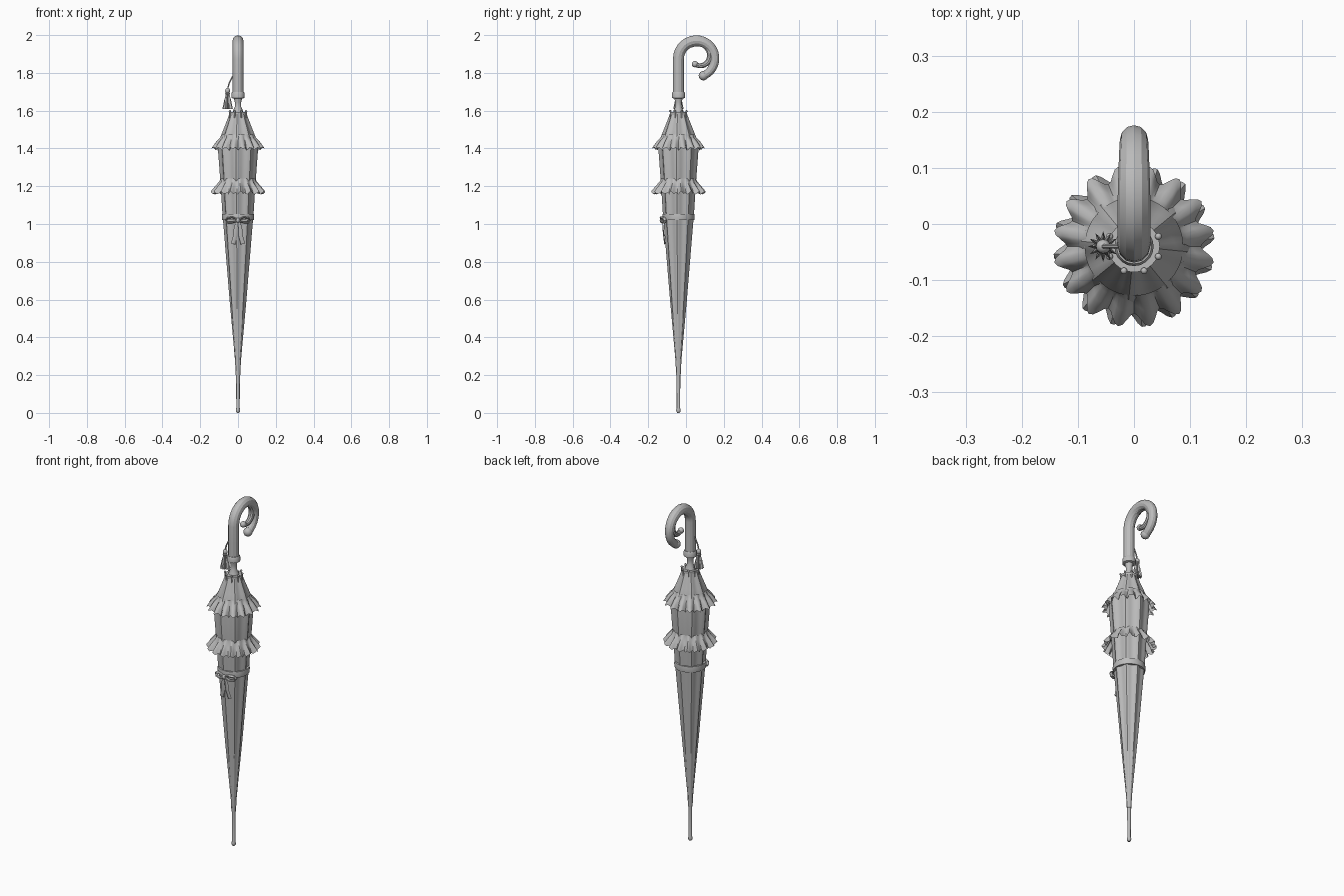
import bpy, bmesh, math
from mathutils import Vector

if "Cube" in bpy.data.objects:
    bpy.data.objects.remove(bpy.data.objects["Cube"])

AX = -0.04  # y position of the umbrella axis
grey = bpy.data.materials.new("soft_grey")
grey.diffuse_color = (0.5, 0.5, 0.5, 1)
grey.use_nodes = True
grey.node_tree.nodes["Principled BSDF"].inputs["Base Color"].default_value = grey.diffuse_color


def finish(name, bm, angle=35):
    bmesh.ops.recalc_face_normals(bm, faces=bm.faces[:])
    me = bpy.data.meshes.new(name)
    bm.to_mesh(me)
    bm.free()
    ob = bpy.data.objects.new(name, me)
    bpy.context.collection.objects.link(ob)
    me.materials.append(grey)
    bpy.ops.object.select_all(action='DESELECT')
    ob.select_set(True)
    bpy.context.view_layer.objects.active = ob
    bpy.ops.object.shade_smooth_by_angle(angle=math.radians(angle))
    return ob


def skin(name, rings, cap=True, angle=35):
    """Joins closed rings of points into a surface."""
    bm = bmesh.new()
    vs = [[bm.verts.new(p) for p in ring] for ring in rings]
    n = len(vs[0])
    for a, b in zip(vs, vs[1:]):
        for i in range(n):
            j = (i + 1) % n
            bm.faces.new((a[i], a[j], b[j], b[i]))
    if cap:
        bm.faces.new(vs[0])
        bm.faces.new(vs[-1])
    return finish(name, bm, angle)


def lathe(name, profile, n=24, x=0, y=AX, wave=None, cap=True, angle=35):
    """Revolves (r, z) points; wave(angle, r, z, step) may bend each point."""
    rings = []
    for k, (r0, z0) in enumerate(profile):
        ring = []
        for i in range(n):
            t = math.tau * i / n
            r, z = wave(t, r0, z0, k) if wave else (r0, z0)
            ring.append((x + r * math.cos(t), y + r * math.sin(t), z))
        rings.append(ring)
    return skin(name, rings, cap, angle)


def sweep(name, pts, radii, ref, n=10, flat=1.0, angle=35):
    """Tube along a path; ref is the side direction, flat thins it across."""
    pts = [Vector(p) for p in pts]
    rings = []
    for k, p in enumerate(pts):
        d = (pts[min(k + 1, len(pts) - 1)] - pts[max(k - 1, 0)]).normalized()
        u = Vector(ref)
        u = (u - d * u.dot(d)).normalized()
        v = d.cross(u)
        r = radii[k] if isinstance(radii, list) else radii
        rings.append([p + r * (u * math.cos(math.tau * i / n) + v * flat * math.sin(math.tau * i / n))
                      for i in range(n)])
    return skin(name, rings, True, angle)


def ball(name, pos, r, sx=1, sz=1):
    bm = bmesh.new()
    bmesh.ops.create_uvsphere(bm, u_segments=12, v_segments=8, radius=r)
    for v in bm.verts:
        v.co = Vector(pos) + Vector((v.co.x * sx, v.co.y, v.co.z * sz))
    return finish(name, bm, 60)


# furled canopy with eight pleats
def pleat(t, r, z, k):
    amp = 0.06 if z > 0.35 else 0.02
    return r * (1 - amp + amp * (1 - 2 * abs(math.sin(4 * t + 0.4)) ** 1.5)), z


lathe("canopy", [(0.012, 0.2), (0.016, 0.28), (0.045, 0.6), (0.078, 1.0), (0.082, 1.04),
                 (0.092, 1.2), (0.107, 1.4), (0.102, 1.44), (0.078, 1.5), (0.058, 1.55),
                 (0.045, 1.585)], 64, wave=pleat, angle=30)


# two flared ruffles with sixteen waves
def ruffle(name, top, r_top, phase):
    prof = [(r_top, top), (r_top + 0.006, top - 0.018), (0.110, top - 0.038),
            (0.122, top - 0.058), (0.132, top - 0.076)]

    def wave(t, r, z, k):
        c = -math.cos(16 * t + phase)
        return r + c * 0.0032 * k, z - 0.0015 * k * math.cos(32 * t) + 0.001 * k * c
    return lathe(name, prof, 128, wave=wave, cap=False, angle=40)


ruffle("upper_ruffle", 1.475, 0.087, 0)
ruffle("lower_ruffle", 1.24, 0.091, 1.2)

# ferrule and shaft
lathe("tip", [(0.006, 0.0), (0.011, 0.006), (0.012, 0.016), (0.009, 0.026), (0.010, 0.21)], 12)
lathe("shaft", [(0.014, 1.57), (0.014, 1.68)], 12)
lathe("runner", [(0.032, 1.575), (0.026, 1.6), (0.017, 1.62), (0.017, 1.645), (0.022, 1.665)], 16)

# crown ring and rib ends
lathe("crown_ring", [(0.036, 1.575), (0.046, 1.578), (0.046, 1.592), (0.036, 1.592)], 24)
for i in range(8):
    t = math.tau * (i + 0.5) / 8
    c, s = math.cos(t), math.sin(t)
    sweep("rib_end", [(0.046 * c, AX + 0.046 * s, 1.56), (0.046 * c, AX + 0.046 * s, 1.595)],
          0.004, (1, 0, 0), 6)
    ball("rib_ball", (0.047 * c, AX + 0.047 * s, 1.597), 0.006)

# handle collar
lathe("collar", [(0.028, 1.665), (0.035, 1.668), (0.035, 1.692), (0.031, 1.70), (0.028, 1.70)], 20)

# crook handle and its rounded end
cy, cz, R = 0.056, 1.874, 0.096
path = [(0, AX, 1.69), (0, AX, 1.78)]
for i in range(21):
    a = math.radians(180 - 248 * i / 20)
    path.append((0, cy + R * math.cos(a), cz + R * math.sin(a)))
sweep("handle", path, [0.029] * 9 + [0.029 - 0.0006 * i for i in range(14)], (1, 0, 0), 12, angle=25)
ball("handle_end", path[-1], 0.025)

# inner curl of the handle
curl = []
for i in range(17):
    a = math.radians(120 - 235 * i / 16)
    r = 0.080 - 0.036 * i / 16
    curl.append((0, cy + 0.01 + r * math.cos(a), cz + 0.012 + r * math.sin(a)))
sweep("handle_curl", curl, [0.022 - 0.0006 * i for i in range(17)], (1, 0, 0), 10)
ball("curl_end", curl[-1], 0.017)

# strap around the canopy
lathe("strap", [(0.074, 1.02), (0.084, 1.02), (0.086, 1.037), (0.084, 1.054), (0.074, 1.054)], 40)

# bow: loops, tails and knot
by = -0.124
ball("bow_knot", (0, by - 0.004, 1.02), 0.011, 1.1, 1.2)
for s in (-1, 1):
    loop = [(s * x, by + y, 1.02 + z) for x, y, z in
            ((0.004, 0, 0.004), (0.03, -0.006, 0.016), (0.055, 0.006, 0.012), (0.064, 0.014, 0.0),
             (0.055, 0.008, -0.012), (0.03, -0.002, -0.012), (0.004, 0, -0.004))]
    sweep("bow_loop", loop, 0.010, (0, 1, 0), 8, 0.45)
    tail = [(s * 0.003, by, 1.015), (s * 0.012, by + 0.002, 0.98), (s * 0.014, by + 0.006, 0.94),
            (s * 0.026, by + 0.012, 0.895)]
    sweep("bow_tail", tail, [0.006, 0.010, 0.011, 0.012], (1, 0, 0), 8, 0.3)

# hanging tassel on a cord
tx = -0.055
sweep("tassel_cord", [(-0.022, AX, 1.79), (-0.034, AX, 1.772), (-0.047, AX, 1.745), (tx, AX, 1.715)],
      0.004, (0, 1, 0), 6)
ball("tassel_head", (tx, AX, 1.705), 0.013, 1, 1.2)
lathe("tassel_skirt", [(0.010, 1.697), (0.013, 1.69), (0.010, 1.682), (0.017, 1.655), (0.025, 1.61)],
      24, x=tx, wave=lambda t, r, z, k: (r * (1 + 0.06 * k * (math.cos(12 * t) - 0.6)), z))
